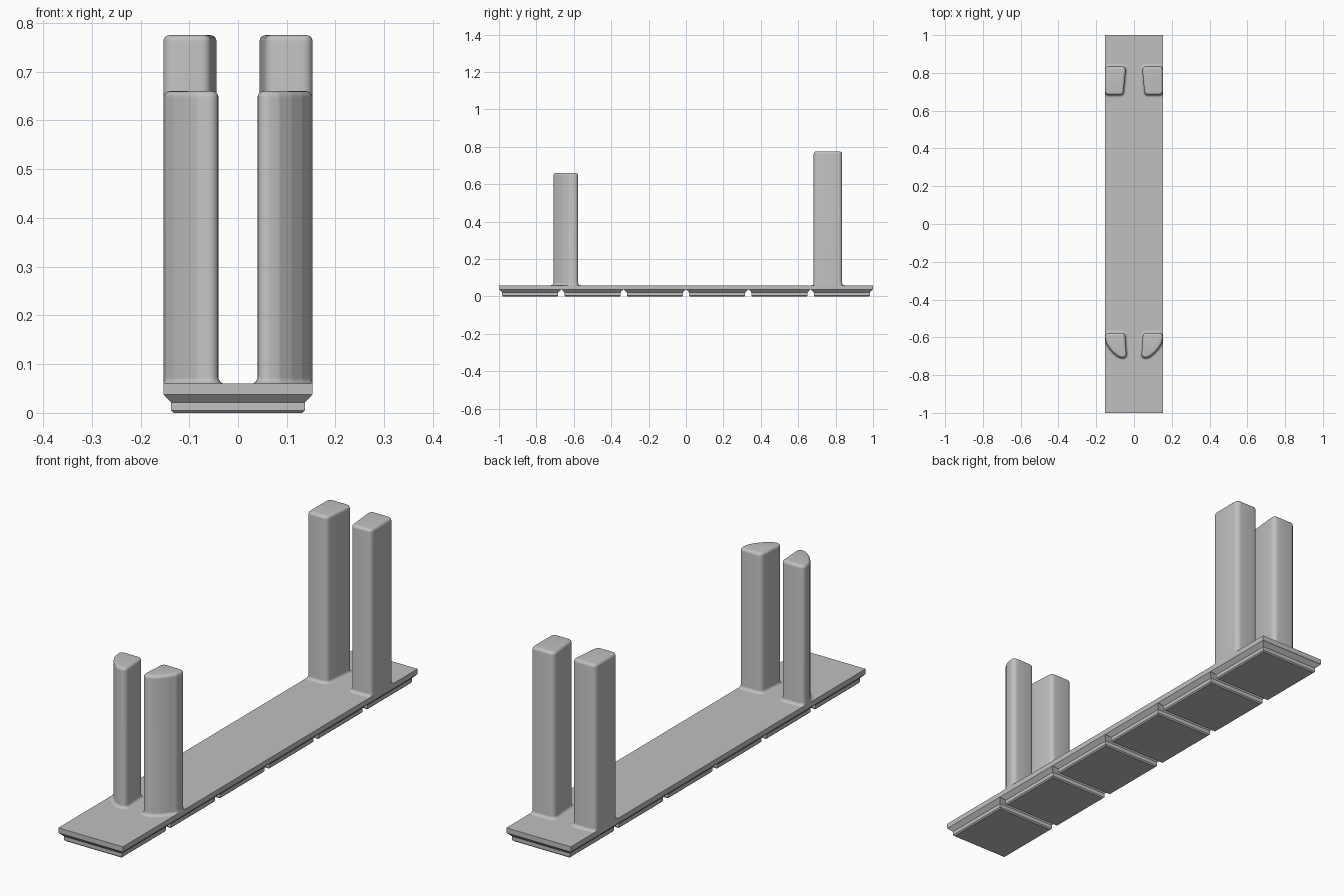
import bpy, bmesh
from math import pi, sin, cos, atan2

cube = bpy.data.objects.get("Cube")
if cube:
    bpy.data.objects.remove(cube, do_unlink=True)

HALF_W, DECK_LOW, DECK_TOP = 0.153, 0.038, 0.06
CELLS, R, FILLET, STEPS = 6, 0.02, 0.013, 5
PITCH = 2 / CELLS

grey = bpy.data.materials.new("plain grey")
grey.use_nodes = True
colour = (0.53, 0.53, 0.53, 1)
grey.diffuse_color = colour
grey.node_tree.nodes["Principled BSDF"].inputs["Base Color"].default_value = colour


def loft(name, rings, smooth=False):
    """Skin a stack of matching closed rings and cap both ends."""
    bm = bmesh.new()
    rows = [[bm.verts.new(p) for p in ring] for ring in rings]
    n = len(rows[0])
    for a, b in zip(rows, rows[1:]):
        for i in range(n):
            j = (i + 1) % n
            bm.faces.new((a[i], a[j], b[j], b[i]))
    bm.faces.new(rows[0][::-1])
    bm.faces.new(rows[-1])
    bmesh.ops.recalc_face_normals(bm, faces=bm.faces)
    mesh = bpy.data.meshes.new(name)
    bm.to_mesh(mesh)
    bm.free()
    mesh.materials.append(grey)
    obj = bpy.data.objects.new(name, mesh)
    bpy.context.collection.objects.link(obj)
    if smooth:
        bpy.ops.object.select_all(action='DESELECT')
        obj.select_set(True)
        bpy.context.view_layer.objects.active = obj
        bpy.ops.object.shade_smooth_by_angle(angle=pi / 6)
    return obj


def rect(hx, hy, cy, z):
    return [(sx * hx, cy + sy * hy, z)
            for sx, sy in ((-1, -1), (1, -1), (1, 1), (-1, 1))]


def outline(centres, grow, z, side):
    """Rounded outline around clockwise corner centres, kept over the deck."""
    pts, n = [], len(centres)
    for i, (x, y) in enumerate(centres):
        px, py = centres[i - 1]
        qx, qy = centres[(i + 1) % n]
        # outward normal lies to the left of a clockwise edge
        a0 = atan2(y - py, x - px) + pi / 2
        a1 = atan2(qy - y, qx - x) + pi / 2
        turn = (a0 - a1) % (2 * pi)
        for k in range(STEPS + 1):
            a = a0 - turn * k / STEPS
            px2 = min(x + (R + grow) * cos(a), HALF_W)
            pts.append((side * px2, y + (R + grow) * sin(a), z))
    return pts


def pillar(name, centres, top, side):
    """Upright post with a flared foot and a rounded top edge."""
    arc = [k / STEPS * pi / 2 for k in range(STEPS + 1)]
    profile = [(FILLET * (1 - sin(a)), DECK_TOP + FILLET * (1 - cos(a))) for a in arc]
    profile += [(FILLET * (cos(a) - 1), top - FILLET * (1 - sin(a))) for a in arc]
    loft(name, [outline(centres, g, z, side) for g, z in profile], True)


# Flat deck
loft("deck", [rect(HALF_W, 1, 0, DECK_LOW), rect(HALF_W, 1, 0, DECK_TOP)])

# Row of stepped feet under the deck
foot_profile = [(0.021, 0), (0.016, 0.005), (0.016, 0.021), (0, DECK_LOW)]
for i in range(CELLS):
    cy = -1 + PITCH * (i + 0.5)
    loft(f"foot_{i + 1}", [rect(HALF_W - d, PITCH / 2 - 0.001 - d, cy, z)
                           for d, z in foot_profile])

# Two pairs of posts
back = [(0.064, 0.815), (0.133, 0.815), (0.133, 0.703), (0.075, 0.703)]
front = [(0.066, -0.597), (0.133, -0.597), (0.129, -0.622), (0.115, -0.645),
         (0.096, -0.667), (0.075, -0.684), (0.06, -0.689)]
for label, side in (("left", 1), ("right", -1)):
    pillar(f"back_{label}_post", back, 0.775, side)
    pillar(f"front_{label}_post", front, 0.66, side)
